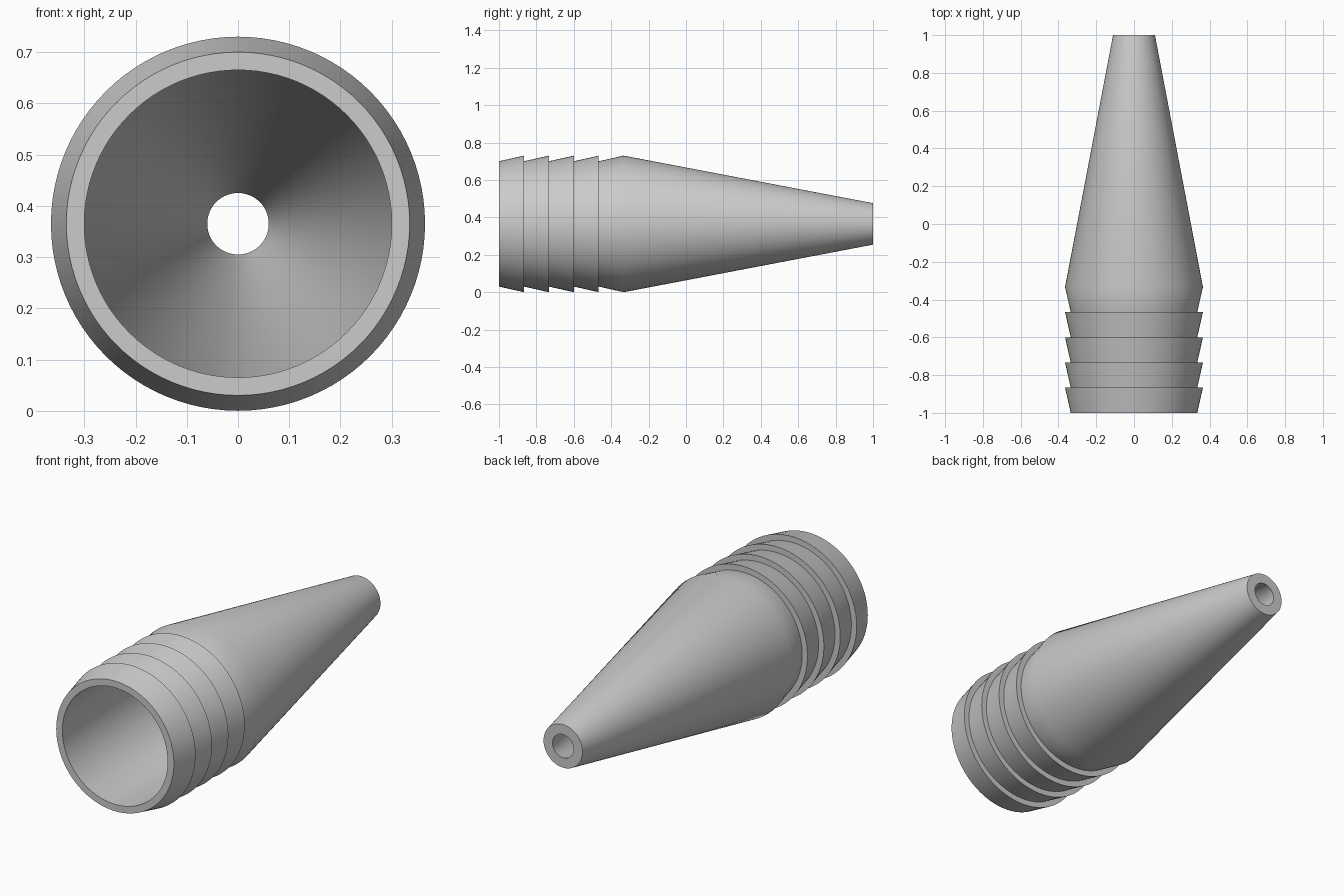
import bpy
import bmesh
import math
from mathutils import Matrix, Vector

cube = bpy.data.objects.get("Cube")
if cube:
    bpy.data.objects.remove(cube, do_unlink=True)

SEGMENTS = 96
R_MAX, R_MIN = 0.365, 0.335     # barb crest and root radii
BARBS, PITCH = 5, 2 / 15        # barbs along the wide end
SHOULDER = -1 + BARBS * PITCH   # where the taper starts

# Single plain grey material
grey = bpy.data.materials.new("plain grey")
grey.use_nodes = True
colour = (0.6, 0.6, 0.6, 1)
grey.diffuse_color = colour
grey.node_tree.nodes["Principled BSDF"].inputs["Base Color"].default_value = colour

# Wall cross-section as (radius, y): sawtooth barbs, outer taper, then the bore
profile = []
for i in range(BARBS):
    y = -1 + i * PITCH
    profile += [(R_MIN, y), (R_MAX, y + PITCH)]
profile += [(0.111, 1), (0.06, 1), (0.30, SHOULDER), (0.30, -1)]

# Revolve the closed section about the y axis
bm = bmesh.new()
rings = []
for s in range(SEGMENTS):
    turn = Matrix.Rotation(2 * math.pi * s / SEGMENTS, 3, 'Y')
    rings.append([bm.verts.new(turn @ Vector((r, y, 0)) + Vector((0, 0, R_MAX)))
                  for r, y in profile])
n = len(profile)
for s in range(SEGMENTS):
    a, b = rings[s], rings[(s + 1) % SEGMENTS]
    for i in range(n):
        j = (i + 1) % n
        bm.faces.new((a[i], a[j], b[j], b[i]))
bmesh.ops.recalc_face_normals(bm, faces=bm.faces)

mesh = bpy.data.meshes.new("barbed_nozzle")
bm.to_mesh(mesh)
bm.free()
mesh.materials.append(grey)
nozzle = bpy.data.objects.new("barbed_nozzle", mesh)
bpy.context.collection.objects.link(nozzle)

# Smooth round walls with crisp barb and rim edges
bpy.ops.object.select_all(action='DESELECT')
nozzle.select_set(True)
bpy.context.view_layer.objects.active = nozzle
bpy.ops.object.shade_smooth_by_angle(angle=math.radians(30))
